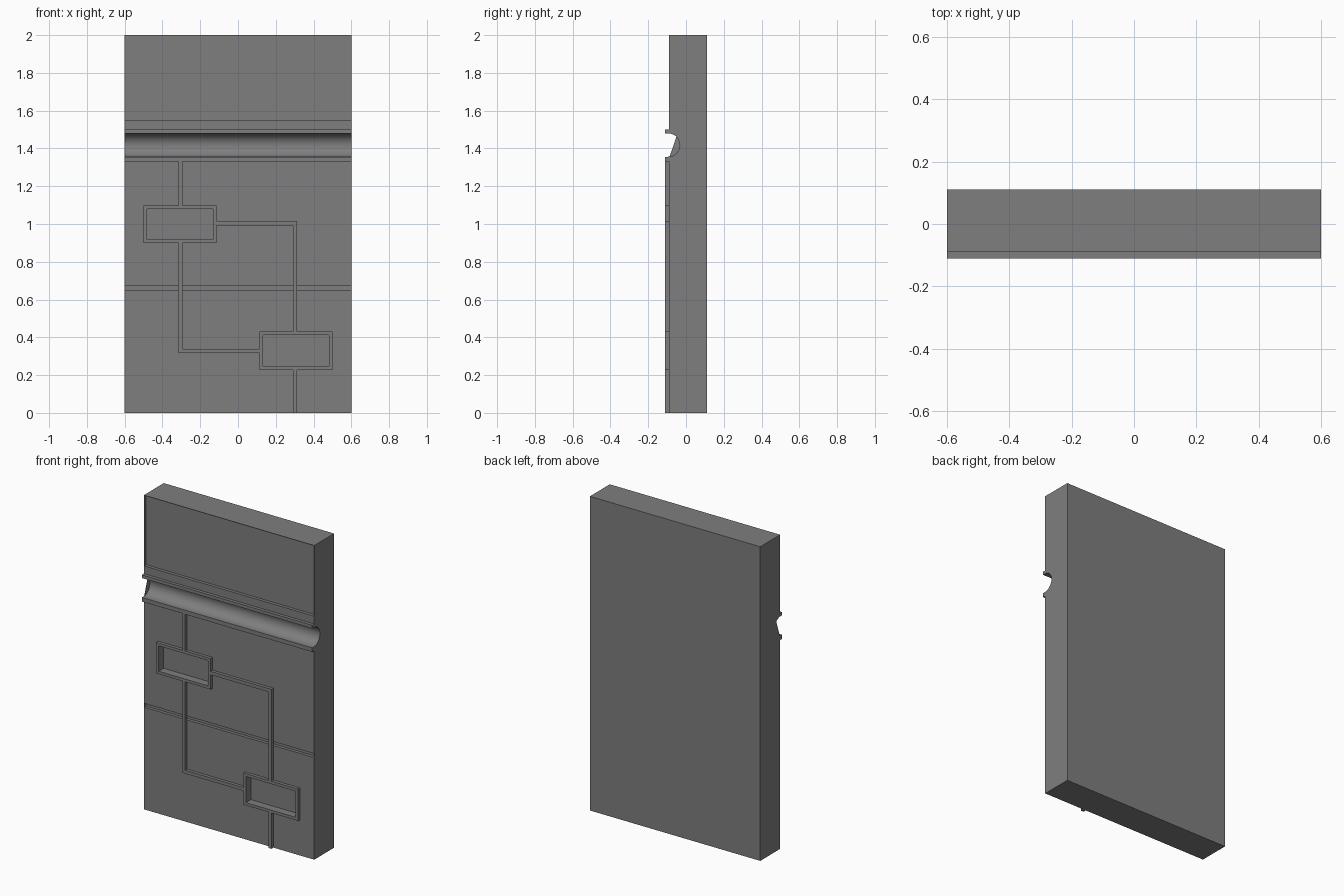
import bpy, bmesh, math

cube = bpy.data.objects.get("Cube")
if cube:
    bpy.data.objects.remove(cube, do_unlink=True)

WIDTH, HEIGHT = 0.6, 2.0          # half width, full height
BACK, FACE, PROUD = 0.11, -0.09, -0.11
RIM = 0.0015                      # thin skin closing the recess ends

grey = bpy.data.materials.new("stone grey")
grey.use_nodes = True
colour = (0.21, 0.21, 0.21, 1)
grey.diffuse_color = colour
grey.node_tree.nodes["Principled BSDF"].inputs["Base Color"].default_value = colour


def extrude_x(name, profile, x0, x1):
    """Solid with a (y, z) profile, running along x."""
    bm = bmesh.new()
    face = bm.faces.new([bm.verts.new((x0, y, z)) for y, z in profile])
    grown = bmesh.ops.extrude_face_region(bm, geom=[face])["geom"]
    verts = [g for g in grown if isinstance(g, bmesh.types.BMVert)]
    bmesh.ops.translate(bm, verts=verts, vec=(x1 - x0, 0, 0))
    bmesh.ops.recalc_face_normals(bm, faces=bm.faces)
    mesh = bpy.data.meshes.new(name)
    bm.to_mesh(mesh)
    bm.free()
    mesh.materials.append(grey)
    obj = bpy.data.objects.new(name, mesh)
    bpy.context.collection.objects.link(obj)
    return obj


def box(name, x0, x1, z0, z1, y0=PROUD, y1=FACE):
    return extrude_x(name, [(y0, z0), (y1, z0), (y1, z1), (y0, z1)], x0, x1)


# Slab with the round channel and its two raised lips
GY, GZ, GR = -0.095, 1.418, 0.062
arc = []
for i in range(25):
    a = -math.pi / 2 + math.pi * i / 24
    arc.append((GY + GR * math.cos(a), GZ + GR * math.sin(a)))
profile = [(BACK, 0), (FACE, 0), (FACE, 1.33), (PROUD, 1.33), (PROUD, GZ - GR)]
profile += arc
profile += [(PROUD, GZ + GR), (PROUD, 1.5), (FACE, 1.5), (FACE, HEIGHT), (BACK, HEIGHT)]
slab = extrude_x("slab", profile, -WIDTH, WIDTH)

# Sunken areas: upper panel, middle band and the two frame pockets
inner = WIDTH - RIM
frames = {"upper": (-0.5, -0.115, 0.9, 1.097), "lower": (0.115, 0.5, 0.228, 0.43)}
T = 0.018
cuts = [(-inner, inner, 1.55, HEIGHT - RIM, -0.07), (-inner, inner, 0.65, 0.675, -0.07)]
cuts += [(x0 + T, x1 - T, z0 + T, z1 - T, -0.06) for x0, x1, z0, z1 in frames.values()]
bpy.context.view_layer.objects.active = slab
for x0, x1, z0, z1, depth in cuts:
    cutter = box("cutter", x0, x1, z0, z1, -0.2, depth)
    cutter.hide_render = True
    mod = slab.modifiers.new("recess", "BOOLEAN")
    mod.operation, mod.solver, mod.object = "DIFFERENCE", "EXACT", cutter
    bpy.ops.object.modifier_apply(modifier=mod.name)
    bpy.data.objects.remove(cutter, do_unlink=True)
bpy.ops.object.select_all(action="DESELECT")
slab.select_set(True)
bpy.ops.object.shade_smooth_by_angle(angle=math.radians(30))

# Partial web closing the back of the channel at one end
chord = [p for p in arc if p[0] > -0.087 and p[1] < 1.462]
extrude_x("channel_end_web", chord, -WIDTH, -WIDTH + 0.002)

# Raised rectangular frames
for name, (x0, x1, z0, z1) in frames.items():
    box(name + "_frame_bottom", x0, x1, z0, z0 + T)
    box(name + "_frame_top", x0, x1, z1 - T, z1)
    box(name + "_frame_right", x0, x0 + T, z0 + T, z1 - T)
    box(name + "_frame_left", x1 - T, x1, z0 + T, z1 - T)

# Raised ribs linking channel, frames and the bottom edge
RX, LX, W = -0.305, 0.302, 0.01
box("channel_rib", RX - W, RX + W, 1.097, 1.33)
box("right_rib", RX - W, RX + W, 0.316, 0.9)
box("lower_cross_rib", RX + W, 0.115, 0.316, 0.337)
box("upper_cross_rib", -0.115, LX + W, 0.993, 1.015)
box("left_rib", LX - W, LX + W, 0.43, 0.993)
box("bottom_rib", LX - W, LX + W, 0, 0.228)
